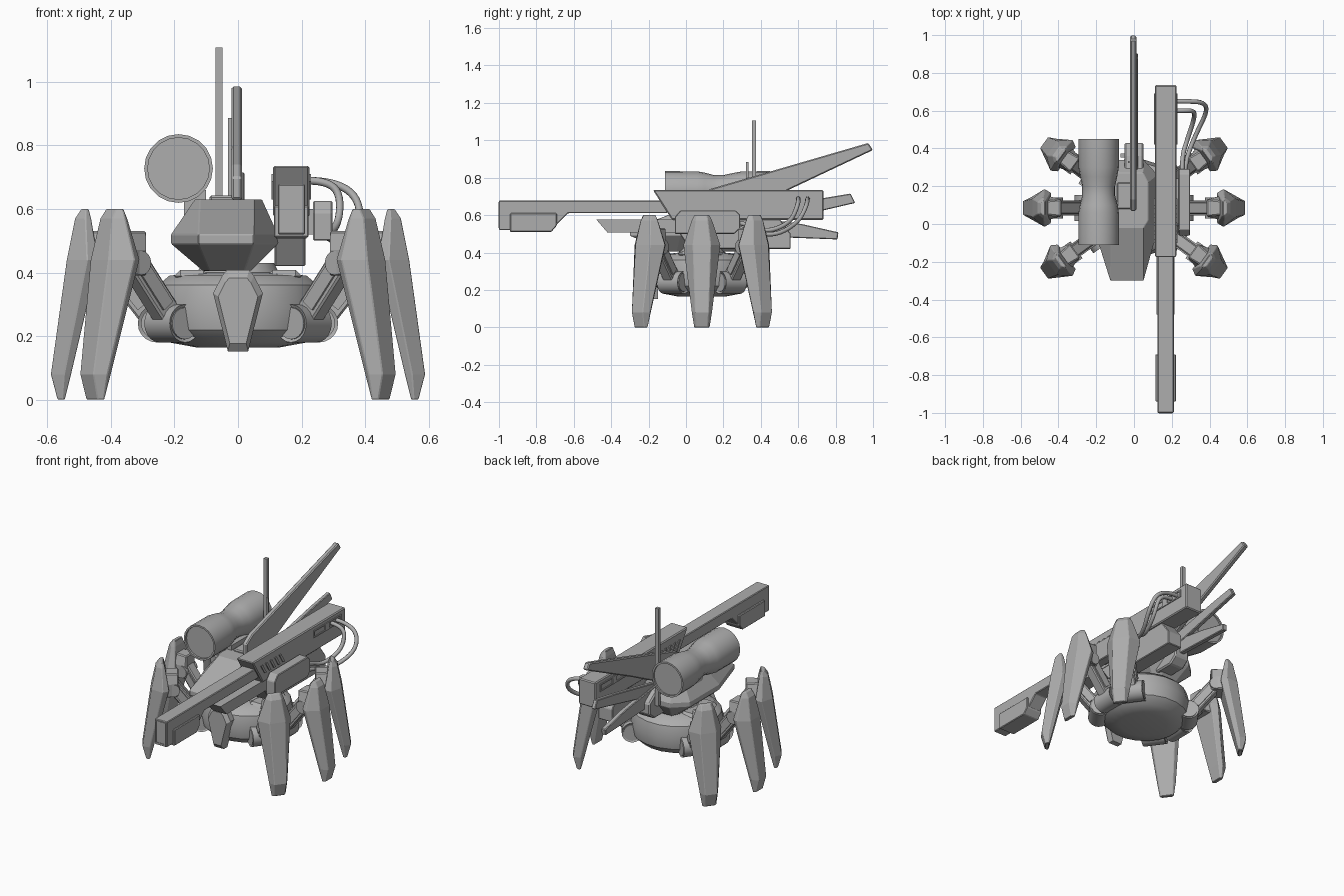
import bpy, bmesh, math
from mathutils import Matrix, Vector

if "Cube" in bpy.data.objects:
    bpy.data.objects.remove(bpy.data.objects["Cube"])

grey = bpy.data.materials.new("plain_grey")
grey.diffuse_color = (0.42, 0.42, 0.42, 1)
grey.use_nodes = True
grey.node_tree.nodes["Principled BSDF"].inputs["Base Color"].default_value = grey.diffuse_color


def finish(ob, bevel=0, smooth=0):
    ob.data.materials.append(grey)
    if bevel:
        m = ob.modifiers.new("bevel", 'BEVEL')
        m.width, m.segments, m.limit_method = bevel, 1, 'ANGLE'
        m.angle_limit = math.radians(35)
    if smooth:
        bpy.ops.object.select_all(action='DESELECT')
        ob.select_set(True)
        bpy.context.view_layer.objects.active = ob
        bpy.ops.object.shade_smooth_by_angle(angle=math.radians(smooth))
    return ob


def loft(name, rings, mat=Matrix(), bevel=0, smooth=0):
    """Skin equal-length rings of points and cap both ends."""
    bm = bmesh.new()
    vs = [[bm.verts.new(mat @ Vector(p)) for p in r] for r in rings]
    n = len(vs[0])
    for a, b in zip(vs, vs[1:]):
        for i in range(n):
            bm.faces.new((a[i], a[(i + 1) % n], b[(i + 1) % n], b[i]))
    bm.faces.new(vs[0][::-1])
    bm.faces.new(vs[-1])
    bmesh.ops.recalc_face_normals(bm, faces=bm.faces[:])
    me = bpy.data.meshes.new(name)
    bm.to_mesh(me)
    bm.free()
    ob = bpy.data.objects.new(name, me)
    bpy.context.collection.objects.link(ob)
    return finish(ob, bevel, smooth)


def prism(name, x0, x1, prof, mat=Matrix(), bevel=0):
    """Extrude a (y, z) profile from x0 to x1."""
    return loft(name, [[(x, y, z) for y, z in prof] for x in (x0, x1)], mat, bevel)


def box(name, x0, x1, y0, y1, z0, z1, mat=Matrix(), bevel=0):
    return prism(name, x0, x1, [(y0, z0), (y1, z0), (y1, z1), (y0, z1)], mat, bevel)


def turned(name, stations, n, cx, cz, mat=Matrix(), smooth=40):
    """Turn (y, radius) stations round a y axis at (cx, cz)."""
    return loft(name, [[(cx + r * math.cos(2 * math.pi * i / n), y,
                         cz + r * math.sin(2 * math.pi * i / n)) for i in range(n)]
                       for y, r in stations], mat, 0, smooth)


# Six legs, radial about the hull centre
CY = 0.085
LEG = [(0.0, 0.545, 0.567, 0.043, 0.030), (0.08, 0.525, 0.588, 0.055, 0.036),
       (0.44, 0.440, 0.538, 0.100, 0.048), (0.57, 0.462, 0.512, 0.056, 0.032),
       (0.60, 0.470, 0.492, 0.042, 0.026)]
for k, deg in enumerate((0, 36, -36, 180, 144, 216)):
    M = Matrix.Translation((0, CY, 0)) @ Matrix.Rotation(math.radians(deg), 4, 'Z')
    rings = []
    for z, ri, ro, wi, wo in LEG:
        rm = ri + 0.35 * (ro - ri)
        rings.append([(ri, -wi * .8, z), (rm, -wi, z), (ro, -wo, z),
                      (ro, wo, z), (rm, wi, z), (ri, wi * .8, z)])
    loft(f"leg_shell_{k}", rings, M, 0.003)
    turned(f"hip_joint_{k}", [(-.068, .05), (-.062, .05), (-.068, .06), (.068, .06),
                              (.062, .05), (.068, .05)], 20, 0.255, 0.24, M)
    # arm: slanted beam with a raised rib
    A = M @ Matrix.Translation((0.255, 0, 0.24)) @ Matrix.Rotation(math.radians(-52), 4, 'Y')
    box(f"arm_{k}", 0, 0.32, -.032, .032, -.038, .038, A, 0.006)
    box(f"arm_rib_{k}", 0.07, 0.27, -.04, .04, -.022, .022, A)
    turned(f"knee_joint_{k}", [(-.055, .038), (.055, .038)], 16, 0.415, 0.43, M)
    loft(f"knee_block_{k}", [[(.385, -.045, z), (.48, -w, z), (.48, w, z), (.385, .045, z)]
                             for z, w in ((.39, .07), (.47, .07), (.53, .035))], M, 0.006)

# Hull that carries the legs
def ring(z, r, n=20):
    return [(r * 1.04 * math.cos(2 * math.pi * (i + .5) / n),
             CY + r * math.sin(2 * math.pi * (i + .5) / n), z) for i in range(n)]
loft("hull", [ring(.165, .13), ring(.18, .21), ring(.22, .25), ring(.29, .262),
              ring(.36, .245), ring(.39, .21), ring(.40, .12)], smooth=35)
loft("turret_neck", [ring(.39, .13), ring(.43, .11)], smooth=35)
for s in (-1, 1):
    box("hull_shoulder", s * .09, s * .20, -.04, .2, .37, .408, bevel=0.02)

# Front shield plate
def plate(y, k):
    return [(x * k, y, .28 + (z - .28) * k) for x, z in
            ((-.032, .152), (.032, .152), (.078, .335), (.05, .39), (.035, .408),
             (-.035, .408), (-.05, .39), (-.078, .335))]
loft("front_shield", [plate(-.15, 1), plate(-.185, 1), plate(-.205, .8)])

# Turret body: faceted wedge nose
def deck(z, xl, xr, nl, nr, y0, y1, y2, y3):
    return [(nl, y0, z), (nr, y0, z), (xr, y1, z), (xr, y2, z),
            (nr, y3, z), (nl, y3, z), (xl, y2, z), (xl, y1, z)]
loft("turret_body", [deck(.405, -.11, .04, -.09, .02, -.10, -.05, .22, .27),
                     deck(.49, -.21, .125, -.125, .05, -.30, -.03, .26, .34),
                     deck(.52, -.21, .125, -.125, .05, -.30, -.03, .26, .34),
                     deck(.63, -.135, .075, -.12, .05, -.02, .02, .22, .27)], bevel=0.003)
box("turret_hatch", -.09, .012, .08, .22, .61, .642, bevel=0.006)
prism("turret_tail", -.05, .05, [(.25, .42), (.38, .42), (.43, .46), (.43, .53),
                                 (.36, .58), (.25, .60)], bevel=0.008)

# Waisted tank with recessed ends
turned("tank", [(-.10, .097), (-.112, .097), (-.112, .108), (.06, .107), (.10, .100),
                (.15, .087), (.20, .087), (.25, .098), (.30, .107), (.45, .108),
                (.45, .097), (.44, .097)], 20, -.187, .727, smooth=35)
box("tank_bracket", -.17, -.10, .08, .24, .54, .66)

# Antennas
box("tall_antenna", -.071, -.048, .352, .374, .50, 1.107)
box("short_antenna", -.031, -.019, .322, .334, .55, .885)

# Three rear fins
prism("upper_fin", -.02, .012, [(.07, .63), (.07, .70), (.13, .74), (.975, .986),
                                (1.0, .948), (.57, .745), (.30, .61)], bevel=0.006)
prism("middle_fin", -.006, .02, [(.28, .52), (.28, .60), (.73, .69), (.88, .715),
                                 (.905, .665)], bevel=0.004)
prism("lower_fin", -.015, .015, [(.28, .49), (.28, .60), (.62, .552), (.815, .508),
                                 (.81, .47)], bevel=0.004)

# Cannon: barrel, muzzle, receiver
prism("barrel", .125, .211, [(-1, .52), (-.72, .52), (-.63, .61), (-.1, .61),
                             (-.1, .678), (-1, .678)], bevel=0.004)
for i, (x0, x1, z0, z1) in enumerate(((.132, .138, .53, .67), (.198, .204, .53, .67),
                                      (.132, .204, .53, .536), (.132, .204, .664, .67))):
    box(f"muzzle_rim_{i}", x0, x1, -1.003, -.99, z0, z1)
prism("muzzle_cheeks", .113, .222, [(-.94, .51), (-.72, .51), (-.69, .545), (-.69, .61),
                                    (-.94, .61)], bevel=0.004)
prism("barrel_cradle", .12, .215, [(-.48, .577), (-.42, .507), (.3, .507), (.3, .577)])
prism("receiver", .11, .225, [(-.177, .735), (-.075, .575), (.735, .575), (.735, .735)],
      bevel=0.006)
prism("receiver_underside", .115, .212, [(-.04, .51), (.02, .42), (.56, .42), (.56, .50),
                                         (.50, .58), (.0, .58)], bevel=0.004)
# slanted vents and socket panel on both sides
for side, (a, b) in enumerate(((.224, .230), (.105, .111))):
    for i in range(5):
        y = -.10 + .045 * i
        prism(f"vent_{side}_{i}", a, b, [(y, .688), (y + .018, .688),
                                         (y + .055, .63), (y + .037, .63)])
    for i, (y0, y1, z0, z1) in enumerate(((.42, .69, .664, .672), (.42, .69, .702, .71),
                                          (.42, .43, .664, .71), (.68, .69, .664, .71),
                                          (.53, .57, .664, .71))):
        box(f"socket_panel_{side}_{i}", a, b, y0, y1, z0, z1)

# Side pack and its mount
prism("side_pack", .236, .297, [(-.06, .50), (.26, .50), (.29, .53), (.29, .60),
                                (.265, .625), (-.03, .625), (-.06, .59)], bevel=0.004)
box("side_pack_mount", .20, .24, .0, .24, .52, .60)

# Two cables
for i, pts in enumerate((
        [(.215, .65, .688), (.28, .65, .69), (.37, .645, .65), (.39, .60, .56),
         (.33, .48, .49), (.28, .36, .51), (.268, .28, .53)],
        [(.215, .60, .688), (.26, .60, .69), (.32, .60, .66), (.32, .56, .56),
         (.28, .44, .51), (.255, .36, .54), (.255, .28, .56)])):
    cu = bpy.data.curves.new(f"cable_{i}", 'CURVE')
    cu.dimensions, cu.bevel_depth, cu.bevel_resolution = '3D', 0.012, 2
    cu.use_fill_caps = True
    sp = cu.splines.new('NURBS')
    sp.points.add(len(pts) - 1)
    for p, co in zip(sp.points, pts):
        p.co = (*co, 1)
    sp.order_u, sp.use_endpoint_u, sp.resolution_u = 3, True, 5
    ob = bpy.data.objects.new(f"cable_{i}", cu)
    bpy.context.collection.objects.link(ob)
    finish(ob)
